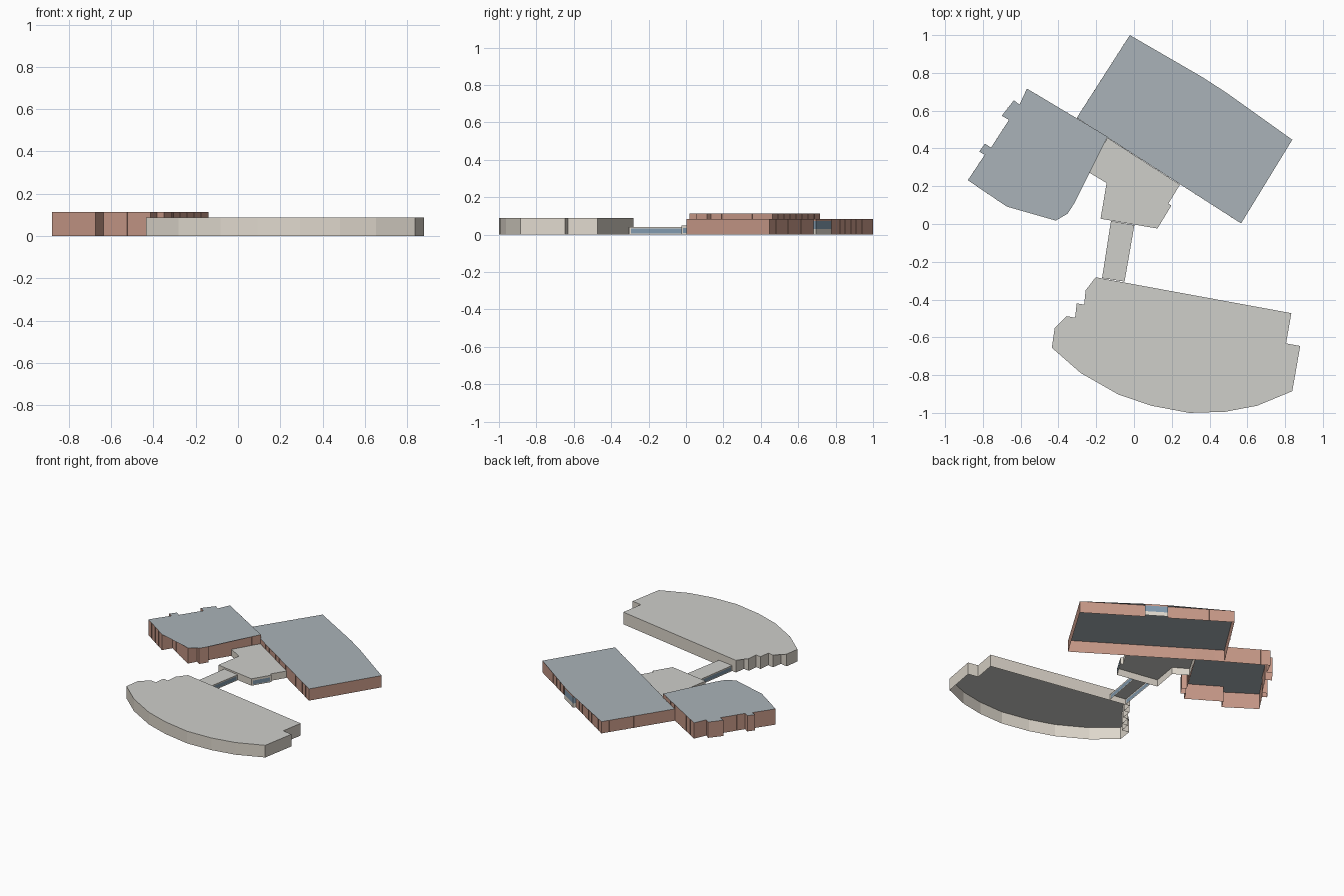
import bpy, bmesh
from mathutils import Vector

if "Cube" in bpy.data.objects:
    bpy.data.objects.remove(bpy.data.objects["Cube"])


def material(name, rgb):
    m = bpy.data.materials.new(name)
    m.diffuse_color = (*rgb, 1)
    m.use_nodes = True
    m.node_tree.nodes["Principled BSDF"].inputs["Base Color"].default_value = m.diffuse_color
    return m


BRICK = material("brick", (0.56, 0.31, 0.24))
SLATE = material("slate_roof", (0.40, 0.45, 0.48))
STONE = material("cream_stone", (0.74, 0.69, 0.61))
PALE = material("pale_roof", (0.62, 0.62, 0.59))
GLASS = material("glass", (0.22, 0.32, 0.42))


def finish(name, bm, mat):
    me = bpy.data.meshes.new(name)
    bm.to_mesh(me)
    bm.free()
    me.materials.append(mat)
    ob = bpy.data.objects.new(name, me)
    bpy.context.collection.objects.link(ob)
    return ob


# Vertical sheet along a clockwise path (outside is on the left)
def wall(name, pts, z0, z1, mat, closed=False, offset=0.0):
    bm = bmesh.new()
    n = len(pts)
    for i in range(n if closed else n - 1):
        a, b = Vector((*pts[i], 0)), Vector((*pts[(i + 1) % n], 0))
        d = (b - a).normalized()
        out = Vector((-d.y, d.x, 0)) * offset
        vs = [bm.verts.new(p + out + Vector((0, 0, z)))
              for p, z in ((b, z0), (a, z0), (a, z1), (b, z1))]
        bm.faces.new(vs)
    bmesh.ops.remove_doubles(bm, verts=bm.verts, dist=1e-5)
    return finish(name, bm, mat)


# Flat roof sheet; the building stays open underneath
def roof(name, pts, z, mat):
    bm = bmesh.new()
    f = bm.faces.new([bm.verts.new((x, y, z)) for x, y in reversed(pts)])
    bmesh.ops.triangulate(bm, faces=[f])
    return finish(name, bm, mat)


# Thin brick ribs at even steps along the walls
def ribs(name, pts, height, step, wide=0.004, deep=0.002, skip=()):
    bm = bmesh.new()
    n = len(pts)
    for i in range(n):
        a, b = Vector((*pts[i], 0)), Vector((*pts[(i + 1) % n], 0))
        length = (b - a).length
        if i in skip or length < 0.1:
            continue
        d = (b - a) / length
        out = Vector((-d.y, d.x, 0)) * deep
        count = round(length / step)
        for k in range(1, count):
            c = a + d * (length * k / count)
            p = [c - d * wide / 2, c - d * wide / 2 + out,
                 c + d * wide / 2 + out, c + d * wide / 2]
            lo = [bm.verts.new(q) for q in p]
            hi = [bm.verts.new(q + Vector((0, 0, height))) for q in p]
            for j in range(3):
                bm.faces.new((lo[j + 1], lo[j], hi[j], hi[j + 1]))
            bm.faces.new(hi[::-1])
    return finish(name, bm, BRICK)


# Large brick hall with a glazed bay on its back side
hall = [(-.022, 1.0), (.348, .762), (.361, .778), (.488, .696), (.474, .681),
        (.838, .446), (.567, .003), (-.303, .562)]
H = .085
wall("hall_walls", hall[4:] + hall[:2], 0, H, BRICK)
wall("hall_bay_base", hall[1:5], 0, .03, STONE)
wall("hall_bay_glass", hall[1:5], .03, .073, GLASS)
wall("hall_bay_header", hall[1:5], .073, H, BRICK)
roof("hall_roof", hall, H, SLATE)
ribs("hall_ribs", hall, H, .058, skip=(2, 5))

# Taller brick wing on the left
wing = [(-.567, .717), (-.14, .462), (-.34, .135), (-.314, .113), (-.351, .055),
        (-.383, .077), (-.414, .018), (-.636, .156), (-.673, .092), (-.88, .232),
        (-.789, .367), (-.82, .383), (-.789, .425), (-.757, .404), (-.662, .551),
        (-.70, .573), (-.636, .655), (-.606, .632)]
W = .114
wall("wing_walls", wing, 0, W, BRICK, closed=True)
roof("wing_roof", wing, W, SLATE)
ribs("wing_ribs", wing, W, .06)

# Low lobby between the brick blocks
lobby = [(-.14, .456), (.243, .208), (.182, .108), (.198, .098), (.124, -.024),
         (-.177, .028), (-.145, .217), (-.245, .277)]
L = .05
wall("lobby_walls", lobby, 0, L, STONE, closed=True)
roof("lobby_roof", lobby, L, PALE)
a, b = Vector(lobby[3]), Vector(lobby[4])
wall("lobby_window", [tuple(a.lerp(b, .08)), tuple(a.lerp(b, .92))],
     .008, .036, GLASS, offset=.002)

# Glazed corridor to the front building
left = [(-.169, -.286), (-.122, .016)]
right = [(.002, -.006), (-.05, -.305)]
C = .04
roof("corridor_roof", left + right, C, PALE)
for side, path in (("left", left), ("right", right)):
    wall(f"corridor_{side}_sill", path, 0, .006, STONE)
    wall(f"corridor_{side}_fascia", path, .032, C, STONE)
    a, b = Vector(path[0]), Vector(path[1])
    p, q = tuple(a.lerp(b, .04)), tuple(a.lerp(b, .96))
    wall(f"corridor_{side}_glass", [p, q], .006, .032, GLASS)
    wall(f"corridor_{side}_post_a", [path[0], p], .006, .032, STONE)
    wall(f"corridor_{side}_post_b", [q, path[1]], .006, .032, STONE)

# Curved front building with a stepped left end
front = [(-.203, -.282), (.833, -.472), (.805, -.632), (.88, -.646), (.838, -.885),
         (.652, -.962), (.483, -.994), (.293, -1.0), (.092, -.962), (-.082, -.903),
         (-.282, -.789), (-.435, -.655), (-.42, -.551), (-.367, -.562),
         (-.356, -.488), (-.312, -.496), (-.303, -.420), (-.264, -.427),
         (-.256, -.351), (-.214, -.359)]
F = .088
wall("front_building_walls", front, 0, F, STONE, closed=True)
roof("front_building_roof", front, F, PALE)
